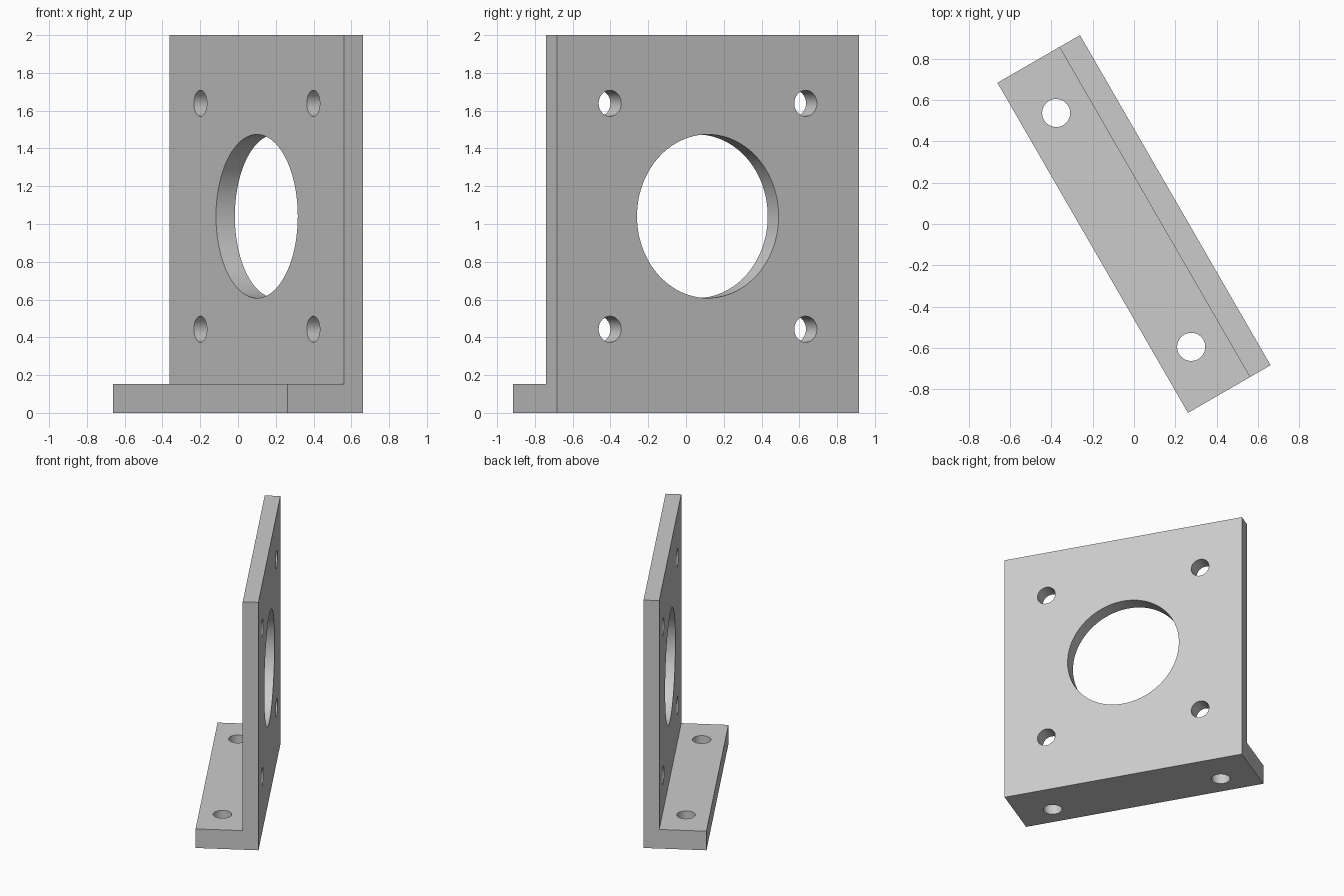
import bpy, bmesh, math
from mathutils import Matrix

if "Cube" in bpy.data.objects:
    bpy.data.objects.remove(bpy.data.objects["Cube"], do_unlink=True)

MM = 2 / 130                                    # plate is 130 units tall
WIDTH, DEPTH, HEIGHT = 120 * MM, 30 * MM, 2.0
PLATE, FOOT = 7.5 * MM, 10 * MM                 # thicknesses
BORE_Z, BORE_R = 1.041, 0.433
BOLT, BOLT_R = 0.598, 0.069                     # bolt half spacing and radius
FOOT_HOLE, FOOT_R = 0.654, 0.068

grey = bpy.data.materials.new("grey metal")
grey.use_nodes = True
colour = (0.6, 0.6, 0.6, 1)
grey.diffuse_color = colour
grey.node_tree.nodes["Principled BSDF"].inputs["Base Color"].default_value = colour


def make_object(name, bm):
    bmesh.ops.recalc_face_normals(bm, faces=bm.faces)
    mesh = bpy.data.meshes.new(name)
    bm.to_mesh(mesh)
    bm.free()
    mesh.materials.append(grey)
    obj = bpy.data.objects.new(name, mesh)
    bpy.context.collection.objects.link(obj)
    return obj


# L-shaped bracket: profile extruded along its width
back, front = DEPTH / 2, -DEPTH / 2
inner = back - PLATE
profile = [(front, 0), (back, 0), (back, HEIGHT), (inner, HEIGHT), (inner, FOOT), (front, FOOT)]
bm = bmesh.new()
face = bm.faces.new([bm.verts.new((x, -WIDTH / 2, z)) for x, z in profile])
swept = bmesh.ops.extrude_face_region(bm, geom=[face], use_keep_orig=True)["geom"]
bmesh.ops.translate(bm, vec=(0, WIDTH, 0), verts=[v for v in swept if isinstance(v, bmesh.types.BMVert)])
bracket = make_object("angle_bracket", bm)

# Hole cutters: bore, four bolt holes, two foot holes
bm = bmesh.new()


def add_hole(centre, radius, length, along_x, segments):
    turn = Matrix.Rotation(math.pi / 2, 4, 'Y') if along_x else Matrix()
    bmesh.ops.create_cone(bm, cap_ends=True, segments=segments, radius1=radius, radius2=radius,
                          depth=length, matrix=Matrix.Translation(centre) @ turn)


plate_x = (inner + back) / 2
add_hole((plate_x, 0, BORE_Z), BORE_R, PLATE * 2, True, 96)
for side in (-1, 1):
    for level in (-1, 1):
        add_hole((plate_x, side * BOLT, BORE_Z + level * BOLT), BOLT_R, PLATE * 2, True, 48)
    add_hole(((front + inner) / 2, side * FOOT_HOLE, FOOT / 2), FOOT_R, FOOT * 2, False, 48)
cutter = make_object("hole_cutter", bm)
cutter.hide_render = True

# Cut the holes, then discard the cutter
cut = bracket.modifiers.new("holes", 'BOOLEAN')
cut.operation = 'DIFFERENCE'
cut.solver = 'EXACT'
cut.object = cutter
bpy.ops.object.select_all(action='DESELECT')
bracket.select_set(True)
bpy.context.view_layer.objects.active = bracket
bpy.ops.object.modifier_apply(modifier=cut.name)
bpy.data.objects.remove(cutter, do_unlink=True)

# Smooth hole walls, sharp edges, and turn the bracket into place
bpy.ops.object.shade_smooth_by_angle(angle=math.radians(30))
bracket.rotation_euler.z = math.radians(30)
